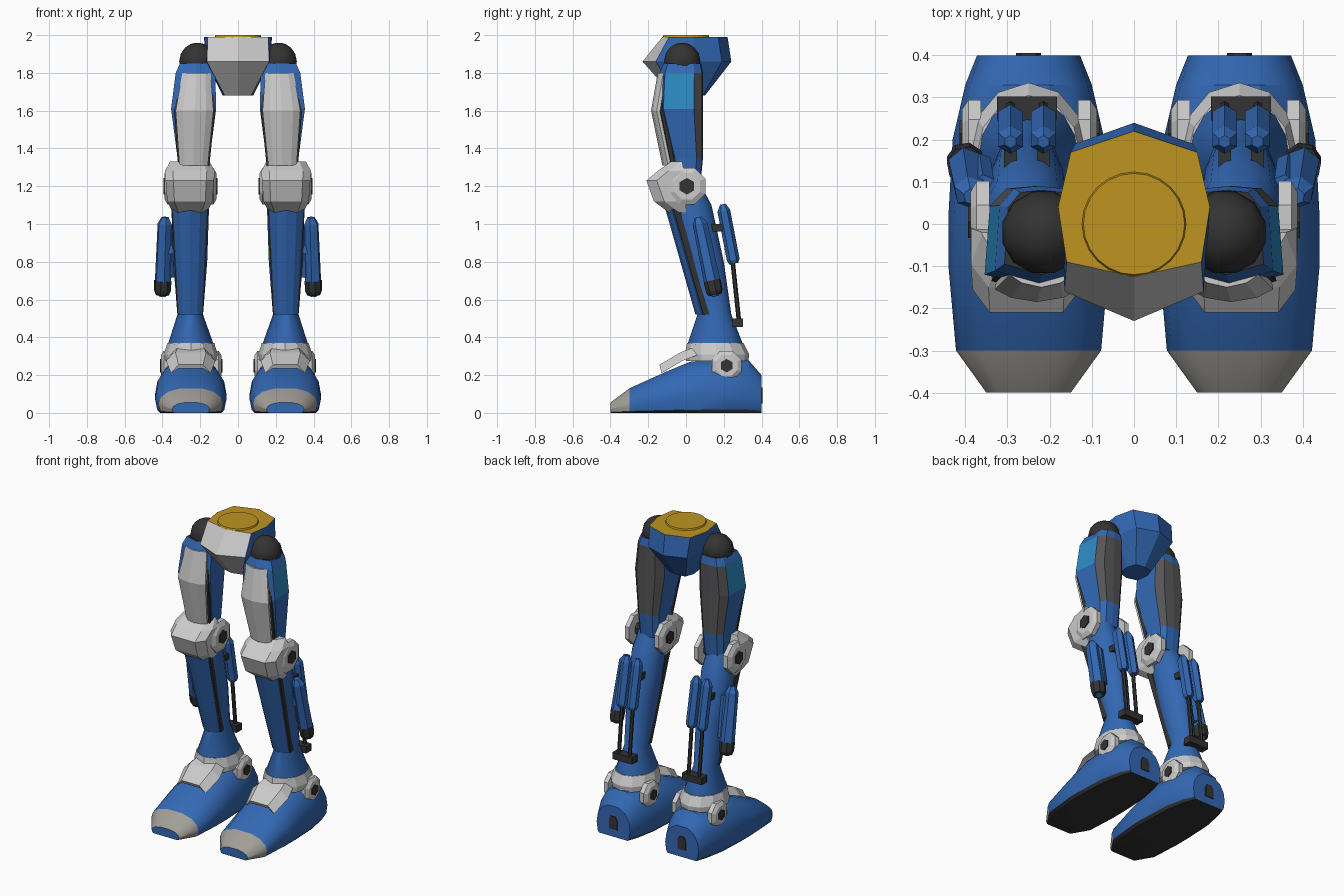
import bpy, bmesh, math
from mathutils import Vector

if "Cube" in bpy.data.objects:
    bpy.data.objects.remove(bpy.data.objects["Cube"])


def material(name, r, g, b):
    m = bpy.data.materials.new(name)
    m.use_nodes = True
    m.diffuse_color = (r, g, b, 1)
    m.node_tree.nodes["Principled BSDF"].inputs["Base Color"].default_value = (r, g, b, 1)
    return m


BLUE = material("blue paint", .033, .14, .46)
SKY = material("light blue panel", .025, .26, .56)
PALE = material("pale grey armour", .6, .6, .6)
TOE = material("warm grey toe", .36, .34, .31)
SLATE = material("slate grey panel", .09, .09, .095)
DARK = material("dark joint", .033, .033, .033)
GOLD = material("gold plate", .52, .3, .015)


def loft(name, rings, mats, rule=None, mirror=True, smooth=False):
    """Skin a list of equal rings; rule(ring, segment) picks the colour, caps use segment -1."""
    bm = bmesh.new()
    vs = [[bm.verts.new(p) for p in r] for r in rings]
    n = len(rings[0])
    pick = rule or (lambda i, j: 0)
    for i in range(len(vs) - 1):
        for j in range(n):
            k = (j + 1) % n
            f = bm.faces.new((vs[i][j], vs[i][k], vs[i + 1][k], vs[i + 1][j]))
            f.material_index = pick(i, j)
    bm.faces.new(vs[0]).material_index = pick(0, -1)
    bm.faces.new(vs[-1]).material_index = pick(len(vs) - 1, -1)
    bmesh.ops.recalc_face_normals(bm, faces=bm.faces)
    me = bpy.data.meshes.new(name)
    bm.to_mesh(me)
    bm.free()
    for m in mats:
        me.materials.append(m)
    if smooth:
        me.shade_smooth()
        me.set_sharp_from_angle(angle=math.radians(32))
    ob = bpy.data.objects.new(name, me)
    bpy.context.scene.collection.objects.link(ob)
    if mirror:
        ob.modifiers.new("both_legs", 'MIRROR')
    return ob


def full(half):
    """Complete a half section that runs from front centre to back centre."""
    return half + [(-x, y) for x, y in reversed(half[1:-1])]


def oval(n):
    return [(math.sin(2 * math.pi * k / n), -math.cos(2 * math.pi * k / n)) for k in range(n)]


def stack(section, levels):
    """Level rings from (z, centre x, centre y, half width, half depth)."""
    return [[Vector((cx + x * w, cy + y * d, z)) for x, y in section] for z, cx, cy, w, d in levels]


def tube(name, stations, sides, mats, rule=None, smooth=False):
    """Straight turned part from (point, radius) stations."""
    pts = [Vector(p) for p, r in stations]
    q = (pts[-1] - pts[0]).to_track_quat('Z', 'Y')
    rings = []
    for p, (_, r) in zip(pts, stations):
        angles = [2 * math.pi * (k + .5) / sides for k in range(sides)]
        rings.append([p + q @ Vector((r * math.cos(a), r * math.sin(a), 0)) for a in angles])
    return loft(name, rings, mats, rule, smooth=smooth)


def box(name, lo, hi, mat):
    (x0, y0, z0), (x1, y1, z1) = lo, hi
    rings = [[(x0, y0, z), (x1, y0, z), (x1, y1, z), (x0, y1, z)] for z in (z0, z1)]
    return loft(name, rings, [mat])


# Pelvis: grey front shield, blue rear, gold top
pelvis = [
    (1.68, [(0, -.07), (.07, -.05), (.08, .03), (.06, .09), (0, .1)]),
    (1.86, [(0, -.23), (.165, -.16), (.17, .04), (.14, .19), (0, .24)]),
    (1.99, [(0, -.125), (.16, -.09), (.18, .04), (.15, .17), (0, .22)])]
loft("pelvis", [[(x, y, z) for x, y in full(h)] for z, h in pelvis], [BLUE, PALE, GOLD],
     lambda i, j: (2 if i == 2 else 0) if j < 0 else (1 if j in (0, 7) else 0), mirror=False)
loft("waist_disc", stack(oval(24), [(1.985, 0, 0, .125, .125), (2, 0, 0, .12, .12)]), [GOLD], mirror=False)

# Hip ball
ball = [((.215, -.02, 1.86 + .1 * math.sin(t)), .1 * math.cos(t))
        for t in [math.radians(a) for a in (-60, -30, 0, 25, 48, 68, 84)]]
tube("hip_ball", ball, 12, [DARK], smooth=True)


# Thigh with side and rear panels
def thigh_rule(i, j):
    if j < 0:
        return 3
    if j == 1 and i == 1:
        return 1
    return 2 if j in (2, 3, 4, 5) and i in (1, 2) else 0


thigh = full([(0, -1), (.97, -.75), (.87, .6), (.55, .95), (0, 1)])
loft("thigh", stack(thigh, [
    (1.85, .22, -.02, .09, .1), (1.8, .225, -.025, .108, .115), (1.61, .235, -.03, .123, .12),
    (1.35, .235, .005, .088, .085), (1.2, .235, .005, .08, .07)]),
    [BLUE, SKY, SLATE, DARK], thigh_rule)


# Front armour of the thigh and the shin: (z, centre x, front y, half width)
def front_plate(name, levels, wrap, depth, mat):
    rings = []
    for z, cx, y, w in levels:
        half = [(0, y), (w * .62, y + wrap * .35), (w, y + wrap), (w * .95, y + depth), (0, y + depth)]
        rings.append([(cx + px, py, z) for px, py in full(half)])
    loft(name, rings, [mat])


thigh_plate = [(1.8, .22, -.15, .075), (1.6, .23, -.185, .1), (1.31, .235, -.125, .075)]
front_plate("thigh_guard", thigh_plate, .03, .06, PALE)
front_plate("thigh_guard_trim", [(z - .005, x, y + .03, w + .008) for z, x, y, w in thigh_plate], .02, .04, DARK)

# Knee cap
rings = []
for z, front, back, w in [(1.33, -.08, -.02, .105), (1.28, -.15, -.01, .132), (1.23, -.21, 0, .128),
                          (1.12, -.17, 0, .12), (1.06, -.09, 0, .09)]:
    rings.append([(.255 + s * w * k, y, z) for s, k, y in [
        (-1, 1, back), (-1, 1, front + .055), (-1, .68, front),
        (1, .68, front), (1, 1, front + .055), (1, 1, back)]])
loft("knee_cap", rings, [PALE])


# Hinge discs with bolts, on both sides of a joint
def hinge(name, inner, outer, y, z, r):
    mid = (inner + outer) / 2
    for side, end in (("inner", inner), ("outer", outer)):
        d = 1 if end > mid else -1
        tube(name + "_" + side + "_disc", [((end - d * .045, y, z), r), ((end - d * .015, y, z), r),
                                           ((end, y, z), r * .72)], 8, [PALE])
        tube(name + "_" + side + "_bolt", [((end - d * .01, y, z), r * .42),
                                           ((end + d * .006, y, z), r * .42)], 6, [DARK])
    tube(name + "_axle", [((inner + .04, y, z), r * .4), ((outer - .04, y, z), r * .4)], 8, [DARK])


hinge("knee", .115, .388, .005, 1.2, .105)
hinge("ankle", .088, .408, .215, .25, .085)

# Shin, flaring into the ankle
loft("shin", stack(oval(16), [
    (1.24, .25, -.01, .075, .07), (1.1, .253, .02, .1, .115), (.8, .253, .09, .09, .11),
    (.52, .253, .15, .068, .09), (.36, .25, .155, .122, .148), (.28, .25, .16, .12, .15)]),
    [BLUE], smooth=True)
shin_plate = [(1.1, .255, -.115, .09), (.52, .253, .05, .06)]
front_plate("shin_guard", shin_plate, .035, .05, BLUE)
front_plate("shin_guard_trim", [(z, x, y + .03, w + .008) for z, x, y, w in shin_plate], .012, .045, DARK)

# Calf pistons, rods and bracket
for n, x in enumerate((.215, .293)):
    tube(f"piston_{n}", [((x, .195, 1.105), .015), ((x, .2, 1.07), .034),
                         ((x, .25, .81), .034), ((x, .253, .79), .024)], 6, [BLUE])
    tube(f"piston_rod_{n}", [((x, .245, .82), .012), ((x, .28, .49), .012)], 6, [DARK])
    box(f"piston_mount_{n}", (x - .015, .1, .96), (x + .015, .21, 1.0), DARK)
box("piston_bracket", (.183, .245, .455), (.325, .302, .5), DARK)
box("bracket_arm", (.225, .2, .46), (.28, .26, .495), DARK)

# Side thruster with a dark nozzle and a glowing core
tube("thruster", [((.385, .065, 1.035), .02), ((.388, .075, 1.0), .04), ((.398, .14, .69), .045)], 6, [BLUE])
tube("thruster_nozzle", [((.398, .138, .7), .047), ((.4, .15, .645), .045), ((.401, .154, .625), .036)],
     8, [DARK])
tube("thruster_core", [((.4, .15, .64), .02), ((.4015, .156, .618), .02)], 8, [SKY])
tube("thruster_fin", [((.355, .09, .98), .028), ((.362, .14, .72), .028)], 6, [BLUE])
box("thruster_mount", (.3, .08, .84), (.375, .12, .9), BLUE)

# Ankle collar and instep flap
loft("ankle_collar", stack(oval(12), [
    (.275, .25, .165, .14, .165), (.31, .25, .165, .143, .17), (.37, .25, .155, .124, .15)]), [PALE])
rings = []
for y, z, w in [(.06, .355, .105), (-.03, .32, .13), (-.14, .255, .105)]:
    rings.append([(.25 + s * w, y + b, z + h) for s, b, h in [
        (-1, .01, -.045), (-.62, 0, 0), (.62, 0, 0), (1, .01, -.045), (.62, .01, -.02), (-.62, .01, -.02)]])
loft("instep_flap", rings, [PALE])

# Foot with toe cap and sole
half = [(.85, 0), (.93, .06), (1, .35), (.93, .62), (.7, .86), (.32, 1)]
section = half + [(-x, z) for x, z in reversed(half)]


def foot_rule(i, j):
    if j in (0, 10, 11):
        return 2
    return 1 if i == 0 and j > 0 else 0


loft("foot", [[(.25 + x * w, y, z * h) for x, z in section] for y, w, h in [
    (-.4, .1, .055), (-.3, .172, .13), (-.1, .19, .22), (.02, .19, .27),
    (.2, .18, .29), (.33, .15, .28), (.4, .122, .2)]],
    [BLUE, TOE, DARK], foot_rule, smooth=True)

# Heel port
loft("heel_port", [[(.25 + x, y, z) for x, z in [
    (-.03, .05), (.03, .05), (.03, .11), (.018, .135), (-.018, .135), (-.03, .11)]] for y in (.39, .405)], [DARK])
